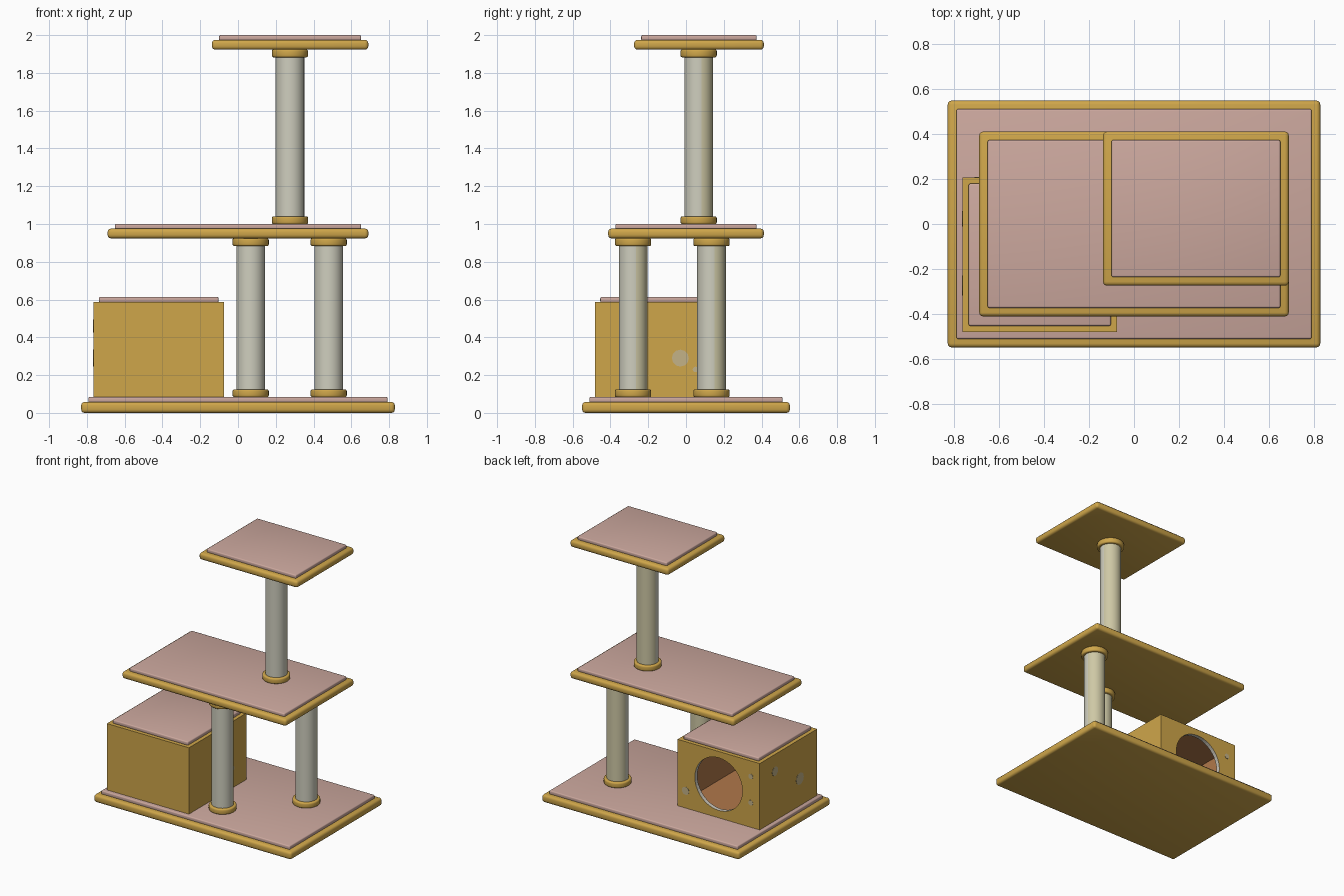
import bpy, math
from mathutils import Vector

if "Cube" in bpy.data.objects:
    bpy.data.objects.remove(bpy.data.objects["Cube"])


def mat(name, r, g, b):
    m = bpy.data.materials.new(name)
    lin = [((c / 255 + 0.055) / 1.055) ** 2.4 for c in (r, g, b)]
    m.diffuse_color = (*lin, 1)
    m.use_nodes = True
    m.node_tree.nodes["Principled BSDF"].inputs["Base Color"].default_value = m.diffuse_color
    return m


WOOD = mat("golden wood", 207, 166, 74)
CARPET = mat("dusty pink carpet", 204, 168, 158)
ROPE = mat("pale sisal", 207, 206, 190)
ROPE_BACK = mat("cream sisal", 206, 200, 165)
INSIDE = mat("brown lining", 176, 120, 74)
RIM = mat("pale rim", 205, 200, 188)
SPOT = mat("faded spot", 196, 178, 135)


def finish(ob, name, material, bevel=0, seg=3):
    ob.name = name
    if material:
        ob.data.materials.append(material)
    if bevel:
        m = ob.modifiers.new("Bevel", "BEVEL")
        m.width, m.segments, m.limit_method = bevel, seg, "ANGLE"
        bpy.ops.object.modifier_apply(modifier=m.name)
        bpy.ops.object.shade_smooth_by_angle(angle=math.radians(40))
    return ob


def box(name, lo, hi, material, bevel=0):
    lo, hi = Vector(lo), Vector(hi)
    bpy.ops.mesh.primitive_cube_add(size=1, location=(lo + hi) / 2)
    ob = bpy.context.object
    ob.scale = hi - lo
    bpy.ops.object.transform_apply(location=False, rotation=False, scale=True)
    return finish(ob, name, material, bevel)


def cylinder(name, x, y, z0, z1, r, material, bevel=0):
    bpy.ops.mesh.primitive_cylinder_add(vertices=32, radius=r, depth=z1 - z0,
                                        location=(x, y, (z0 + z1) / 2))
    return finish(bpy.context.object, name, material, bevel)


# platforms with inset carpet pads
def platform(name, x0, x1, y0, y1, z0, z1, pad_top):
    box(name + "_board", (x0, y0, z0), (x1, y1, z1), WOOD, 0.018)
    i = 0.038
    box(name + "_carpet", (x0 + i, y0 + i, z1 - 0.005),
        (x1 - i, y1 - i, pad_top), CARPET, 0.008)


platform("base", -0.83, 0.83, -0.55, 0.55, 0.0, 0.058, 0.084)
platform("middle", -0.69, 0.69, -0.412, 0.412, 0.924, 0.976, 1.0)
platform("top", -0.138, 0.69, -0.275, 0.412, 1.923, 1.975, 2.0)


# scratching posts with a collar at each end
def post(name, x, y, z0, z1):
    ob = cylinder(name, x, y, z0, z1, 0.076, ROPE)
    ob.data.materials.append(ROPE_BACK)
    for p in ob.data.polygons:
        p.material_index = 1 if p.normal.y > 0.2 else 0
    bpy.ops.object.shade_smooth_by_angle(angle=math.radians(40))
    for tag, a, b in (("lower", z0, z0 + 0.042), ("upper", z1 - 0.042, z1)):
        cylinder(name + "_" + tag + "_collar", x, y, a, b, 0.096, WOOD, 0.01)


post("front_post", 0.067, -0.28, 0.083, 0.925)
post("rear_post", 0.48, 0.135, 0.083, 0.925)
post("upper_post", 0.275, 0.067, 0.999, 1.924)

# hollow den with a round entrance on the back side
LO, HI, W = Vector((-0.765, -0.482, 0.083)), Vector((-0.075, 0.208, 0.588)), 0.03
HX, HZ, HR = -0.42, 0.34, 0.2
inner_lo, inner_hi = LO + Vector((W, W, W)), HI - Vector((W, W, W))
den = box("den", LO, HI, WOOD)
cavity = box("den_cavity_cutter", inner_lo, inner_hi, None)
bpy.ops.mesh.primitive_cylinder_add(vertices=40, radius=HR, depth=0.2,
                                    location=(HX, HI.y, HZ),
                                    rotation=(math.pi / 2, 0, 0))
hole = finish(bpy.context.object, "entrance_cutter", None)
bpy.context.view_layer.objects.active = den
for cutter in (cavity, hole):
    cutter.hide_render = True
    m = den.modifiers.new("Cut", "BOOLEAN")
    m.operation, m.object, m.solver = "DIFFERENCE", cutter, "EXACT"
    bpy.ops.object.modifier_apply(modifier=m.name)
for cutter in (cavity, hole):
    bpy.data.objects.remove(cutter)

# colour lining and rim by position
den.data.materials.clear()
for m in (WOOD, INSIDE, RIM):
    den.data.materials.append(m)
for p in den.data.polygons:
    pts = [den.data.vertices[v].co + den.location for v in p.vertices]
    c = p.center + den.location
    if all(inner_lo[k] - 0.002 < q[k] < inner_hi[k] + 0.002 for q in pts for k in range(3)):
        p.material_index = 1
    elif inner_hi.y + 0.004 < c.y < HI.y - 0.004 and math.hypot(c.x - HX, c.z - HZ) < HR + 0.01:
        p.material_index = 2
    else:
        p.material_index = 0

# den roof pad
box("den_carpet", (LO.x + 0.028, LO.y + 0.028, 0.584),
    (HI.x - 0.028, HI.y - 0.028, 0.614), CARPET, 0.008)

# faded spots on the den walls: axis, sign, position along the wall, height, radius
spots = [("x", 1, -0.03, 0.29, 0.045), ("x", 1, 0.05, 0.23, 0.015),
         ("x", -1, 0.024, 0.46, 0.035), ("x", -1, -0.274, 0.29, 0.045),
         ("y", 1, -0.142, 0.215, 0.03), ("y", 1, -0.69, 0.47, 0.02),
         ("y", 1, -0.69, 0.27, 0.02)]
for n, (axis, sign, u, z, r) in enumerate(spots):
    if axis == "x":
        loc, rot = ((HI.x if sign > 0 else LO.x), u, z), (0, math.pi / 2, 0)
    else:
        loc, rot = (u, HI.y, z), (math.pi / 2, 0, 0)
    bpy.ops.mesh.primitive_cylinder_add(vertices=12, radius=r, depth=0.004,
                                        location=loc, rotation=rot)
    finish(bpy.context.object, "den_spot_%d" % (n + 1), SPOT)
